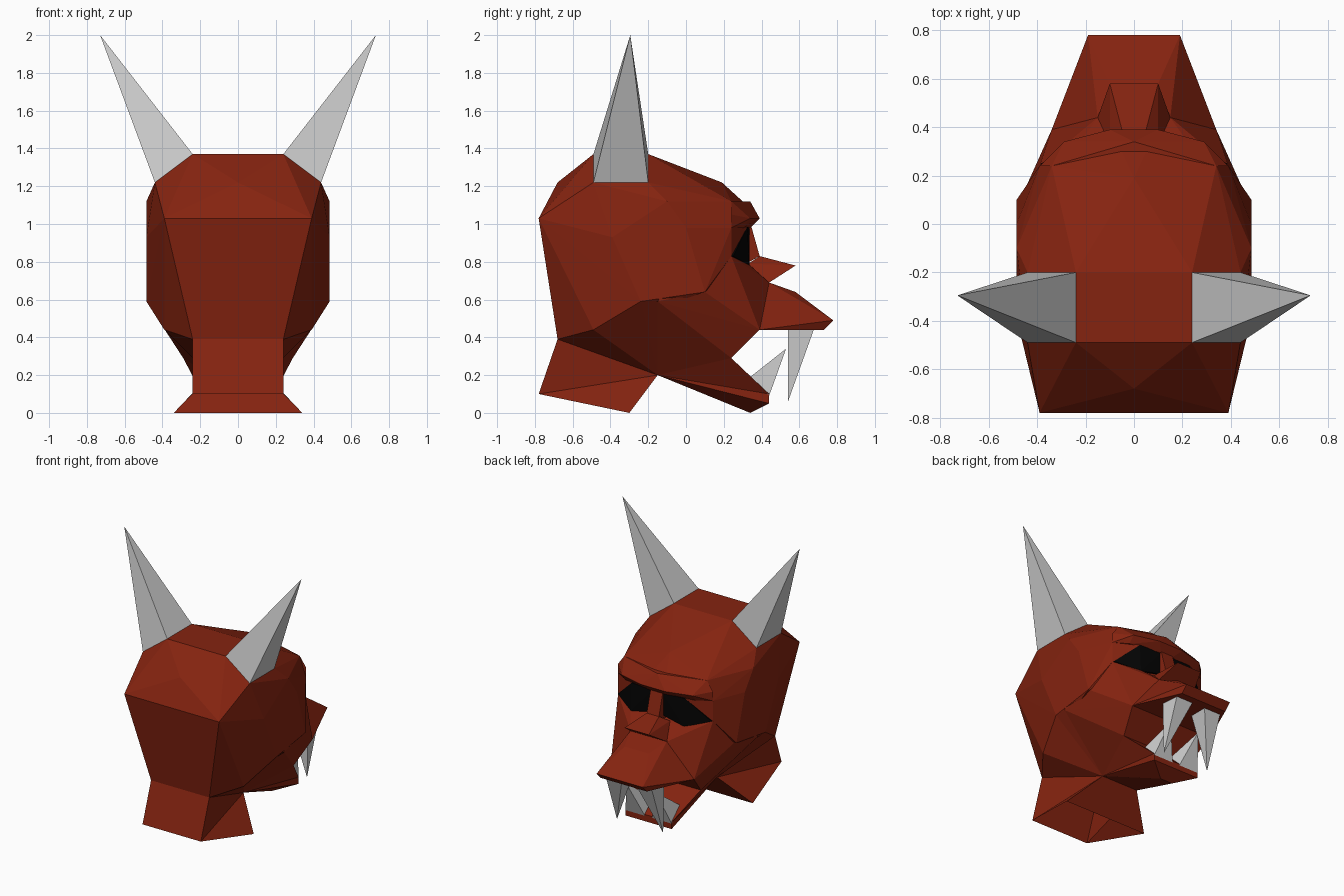
import bpy, bmesh, math

if "Cube" in bpy.data.objects:
    bpy.data.objects.remove(bpy.data.objects["Cube"])


def material(name, color):
    m = bpy.data.materials.new(name)
    m.diffuse_color = (*color, 1)
    m.use_nodes = True
    m.node_tree.nodes["Principled BSDF"].inputs["Base Color"].default_value = m.diffuse_color
    return m


RED = material("red_skin", (0.235, 0.017, 0.005))
BLACK = material("black", (0.001, 0.001, 0.001))


def flip(points):
    return [(-x, y, z) for x, y, z in points]


def finish(name, bm, mat):
    me = bpy.data.meshes.new(name)
    bm.to_mesh(me)
    bm.free()
    ob = bpy.data.objects.new(name, me)
    bpy.context.collection.objects.link(ob)
    if mat:
        me.materials.append(mat)
    return ob


def hulls(name, groups, mat=None):
    """One object made of a faceted convex solid per group of points."""
    bm = bmesh.new()
    for pts in groups:
        verts = [bm.verts.new(p) for p in dict.fromkeys(pts)]
        res = bmesh.ops.convex_hull(bm, input=verts)
        junk = [g for g in res["geom_interior"] + res["geom_unused"]
                if isinstance(g, bmesh.types.BMVert)]
        bmesh.ops.delete(bm, geom=list(set(junk)), context='VERTS')
    bmesh.ops.dissolve_limit(bm, angle_limit=math.radians(1),
                             verts=bm.verts[:], edges=bm.edges[:])
    bmesh.ops.recalc_face_normals(bm, faces=bm.faces[:])
    return finish(name, bm, mat)


def solid(name, half, mat=RED):
    """Symmetric solid across x = 0."""
    return hulls(name, [half + flip(half)], mat)


def pair(name, pts, mat=None):
    """Separate left and right copies."""
    return hulls(name, [pts, flip(pts)], mat)


def fan_shell(name, hub, rim, bridges, mat=RED):
    """Each side fans from a hub to its rim; bridges span left to right."""
    bm = bmesh.new()
    right = [bm.verts.new(p) for p in [hub] + rim]
    left = [bm.verts.new(p) for p in flip([hub] + rim)]
    for i in range(1, len(rim)):
        bm.faces.new((right[0], right[i], right[i + 1]))
        bm.faces.new((left[0], left[i + 1], left[i]))
    for a, b in bridges:
        bm.faces.new((right[a], right[b], left[b], left[a]))
    bmesh.ops.recalc_face_normals(bm, faces=bm.faces[:])
    return finish(name, bm, mat)


# Skull with flat horn seats and sloping back
solid("skull", [
    (.39, -.78, 1.03), (0, -.68, 1.22), (.24, -.49, 1.37), (.24, -.20, 1.37),
    (.44, -.49, 1.22), (.44, -.20, 1.22), (0, .19, 1.22), (.34, .24, 1.12),
    (.485, -.10, 1.12), (.485, 0, .98), (.485, -.39, .93), (.485, -.24, .59),
    (.485, .10, .64), (.24, -.68, .39), (.39, -.49, .44), (.39, .24, .98),
    (.39, .24, .83), (.05, .30, 1.12), (.05, .31, .80)])

# Overhanging brow
solid("brow", [
    (.34, .24, 1.12), (0, .34, 1.12), (.10, .39, 1.03), (.29, .34, 1.03),
    (.39, .24, 1.05), (.39, .24, .98), (.29, .30, .98), (.05, .34, .98)])

# Eye panels with skin at the outer corners
pair("eyes", [
    (x, y + d, z) for d in (0, -.015) for x, y, z in
    [(.385, .25, .83), (.22, .325, .985), (.04, .335, .985),
     (.04, .335, .82), (.22, .335, .78)]], BLACK)
pair("eye_corners", [(.39, .24, .98), (.39, .24, .83), (.22, .325, .985),
                     (.22, .25, .985), (.30, .25, .83)], RED)

# Nose bridge and flared nose
solid("nose_bridge", [(.05, .345, .99), (.05, .345, .86), (.05, .39, .83),
                      (.05, .29, .99), (.05, .30, .78)])
solid("nose", [(.05, .39, .83), (.10, .58, .78), (.15, .44, .69),
               (.10, .33, .79), (.10, .33, .69)])

# Cheeks closing the mouth corners
solid("cheeks", [
    (.39, .24, .83), (.22, .34, .78), (.15, .44, .69), (.34, .39, .44),
    (.29, .24, .29), (.47, .10, .64), (.485, -.10, .68), (.485, -.15, .59)])

# Upper lip and muzzle
solid("muzzle", [(.34, .39, .44), (.15, .44, .69), (.10, .58, .64),
                 (.19, .78, .49), (.19, .73, .44)])

# Lower jaw: sides fan out from the throat, then floor, chin and tongue plane
fan_shell("jaw", (.15, -.15, .20), [
    (.24, -.68, .39), (.39, -.49, .44), (.485, -.24, .59), (.485, -.15, .59),
    (.29, .24, .29), (.19, .44, .10), (.19, .44, .05), (.05, .34, 0)],
    [(0, 8), (8, 7), (7, 6), (6, 5)])

# Flared neck, open underneath
fan_shell("neck", (.24, -.78, .10), [
    (.24, -.68, .39), (.15, -.15, .20), (.34, -.30, 0)],
    [(0, 1), (2, 3)])

# Horns
pair("horns", [(.24, -.49, 1.37), (.24, -.20, 1.37), (.44, -.49, 1.22),
               (.44, -.20, 1.22), (.73, -.295, 2.0)])

# Fangs
pair("upper_fangs", [(.05, .54, .45), (.20, .54, .45), (.19, .68, .45),
                     (.05, .68, .45), (.19, .54, .06)])
pair("lower_fangs", [(.03, .34, .19), (.19, .34, .19), (.19, .44, .09),
                     (.03, .44, .09), (.12, .53, .34)])
